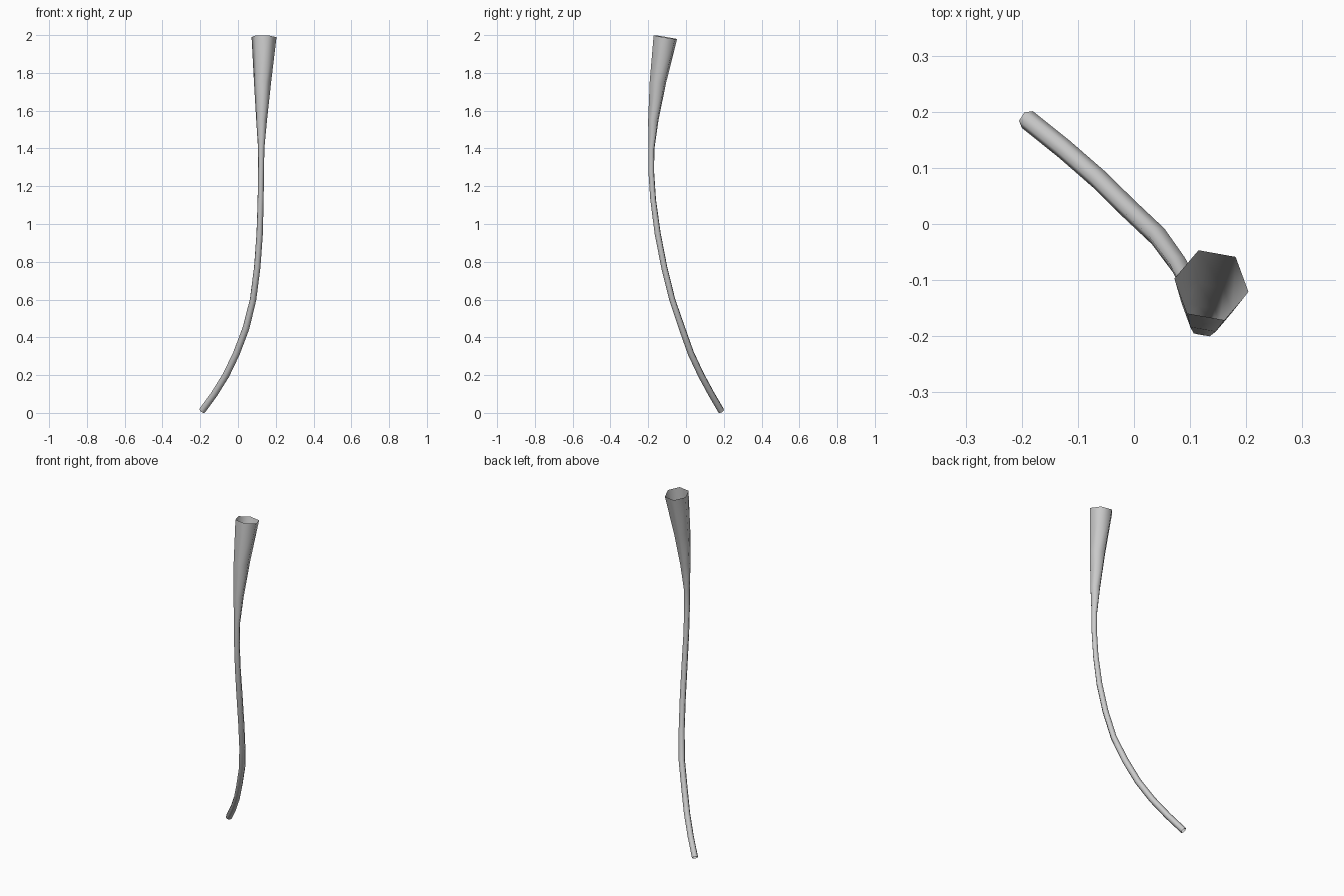
import bpy, bmesh
from math import sin, cos, radians
from mathutils import Vector

if "Cube" in bpy.data.objects:
    bpy.data.objects.remove(bpy.data.objects["Cube"])

SIDES = 6
# Centre line and radius: x, y, z, r
path = [
    (-0.19, 0.186, 0.011, 0.018),
    (-0.125, 0.134, 0.10, 0.018),
    (-0.063, 0.080, 0.20, 0.018),
    (-0.008, 0.026, 0.315, 0.018),
    (0.043, -0.022, 0.45, 0.018),
    (0.080, -0.073, 0.60, 0.017),
    (0.102, -0.115, 0.77, 0.017),
    (0.115, -0.150, 0.95, 0.017),
    (0.120, -0.174, 1.13, 0.016),
    (0.122, -0.184, 1.28, 0.016),
    (0.123, -0.183, 1.40, 0.017),
    (0.125, -0.173, 1.55, 0.029),
    (0.130, -0.149, 1.75, 0.046),
    (0.138, -0.109, 1.989, 0.067),
]

points = [Vector(p[:3]) for p in path]
bm = bmesh.new()
rings = []
for i, c in enumerate(points):
    t = (points[min(i + 1, len(points) - 1)] - points[max(i - 1, 0)]).normalized()
    u = (Vector((1, 0, 0)) - t * t.x).normalized()
    v = t.cross(u)
    angles = [radians(-10 + 360 * k / SIDES) for k in range(SIDES)]
    rings.append([bm.verts.new(c + path[i][3] * (u * cos(a) + v * sin(a))) for a in angles])

# Tube walls, open at both ends
for a, b in zip(rings, rings[1:]):
    for k in range(SIDES):
        n = (k + 1) % SIDES
        bm.faces.new((a[k], a[n], b[n], b[k])).smooth = True

mesh = bpy.data.meshes.new("flared_stem")
bm.to_mesh(mesh)
bm.free()
stem = bpy.data.objects.new("flared_stem", mesh)
bpy.context.collection.objects.link(stem)
